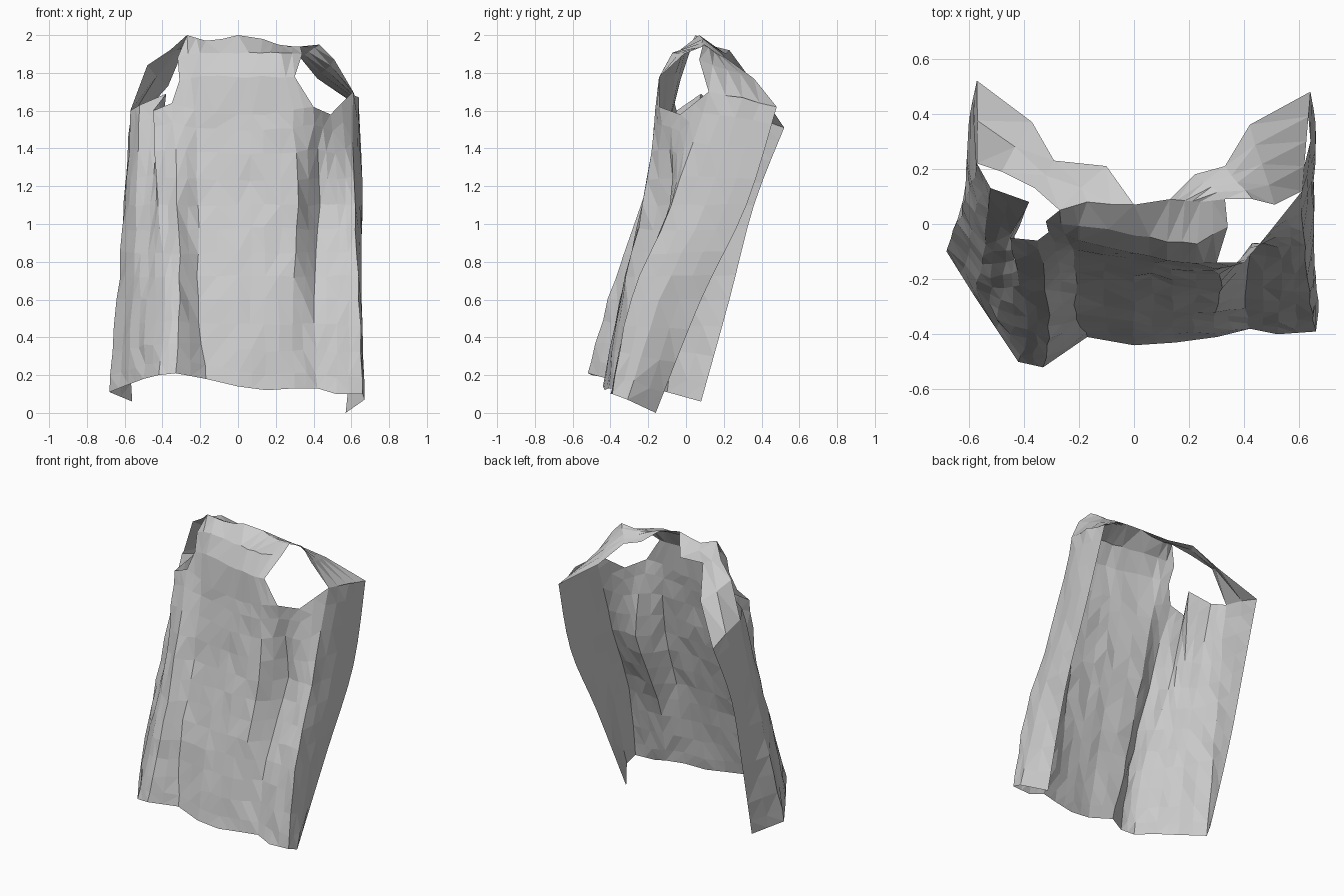
import bpy
import bmesh
import random
from mathutils import Vector

random.seed(4)
default_cube = bpy.data.objects.get("Cube")
if default_cube:
    bpy.data.objects.remove(default_cube, do_unlink=True)


def points(coords, height=None):
    """Turn tuples into vectors; flat tuples take the given height."""
    return [Vector(c if height is None else (*c, height)) for c in coords]


def smooth_step(a, b, c, d, t):
    """Catmull-Rom interpolation between b and c."""
    return 0.5 * (2 * b + (c - a) * t + (2 * a - 5 * b + 4 * c - d) * t**2
                  + (3 * b - a - 3 * c + d) * t**3)


def refine_rows(rows, steps):
    """Add smoothly interpolated rows between the given ones."""
    padded = [rows[0]] + rows + [rows[-1]]
    result = []
    for i in range(len(rows) - 1):
        for k in range(steps):
            result.append([smooth_step(*four, k / steps)
                           for four in zip(*padded[i:i + 4])])
    return result + [rows[-1]]


def refine_columns(row, steps):
    """Add straight in-between points along one row."""
    result = []
    for a, b in zip(row, row[1:]):
        result += [a.lerp(b, k / steps) for k in range(steps)]
    return result + [row[-1]]


def add_sheet(bm, rows, row_steps, column_steps):
    """Loft a sheet of cloth through rows of equal length."""
    grid = [refine_columns(r, column_steps) for r in refine_rows(rows, row_steps)]
    verts = [[bm.verts.new(p) for p in row] for row in grid]
    for low, high in zip(verts, verts[1:]):
        for i in range(len(low) - 1):
            bm.faces.new((low[i], low[i + 1], high[i + 1], high[i]))


# Body: cross-sections running from the right flap round the panel to the left flap
hem = points([(-.56, .08, .06), (-.68, -.1, .11), (-.58, -.26, .15), (-.5, -.38, .18),
              (-.42, -.5, .2), (-.33, -.52, .21), (-.17, -.41, .18), (0, -.44, .14),
              (.15, -.43, .12), (.3, -.41, .13), (.42, -.38, .13), (.52, -.4, .1),
              (.66, -.39, .1), (.67, -.31, .07), (.57, -.16, 0)])
hips = points([(-.59, .23), (-.64, 0), (-.56, -.18), (-.48, -.28), (-.39, -.38),
               (-.31, -.41), (-.21, -.32), (0, -.35), (.14, -.35), (.29, -.34),
               (.4, -.27), (.53, -.28), (.64, -.29), (.65, -.14), (.63, .08)], .6)
waist = points([(-.6, .36), (-.6, .12), (-.54, -.03), (-.46, -.09), (-.42, -.17),
                (-.32, -.24), (-.21, -.18), (0, -.21), (.14, -.23), (.32, -.23),
                (.43, -.07), (.53, -.09), (.62, -.08), (.65, .1), (.66, .32)], 1.1)
chest = points([(-.57, .52, 1.51), (-.57, .22, 1.6), (-.52, .13, 1.63), (-.38, .08, 1.69),
                (-.45, -.05, 1.6), (-.35, -.06, 1.64), (-.23, -.08, 1.6), (0, -.13, 1.58),
                (.14, -.15, 1.58), (.29, -.16, 1.6), (.4, -.14, 1.62), (.49, -.03, 1.58),
                (.61, .12, 1.7), (.64, .3, 1.67), (.64, .48, 1.62)])

# Yoke: the panel between the armholes, rolling back to the neck
shoulder_blades = points([(-.31, -.03, 1.76), (-.2, -.06, 1.78), (0, -.1, 1.78),
                          (.12, -.13, 1.78), (.22, -.14, 1.77), (.3, -.14, 1.78)])
collar = points([(-.32, .01, 1.88), (-.2, -.01, 1.91), (0, -.04, 1.91),
                 (.12, -.06, 1.91), (.23, -.07, 1.9), (.34, -.01, 1.9)])
neck = points([(-.27, .05, 2), (-.17, .08, 1.97), (0, .07, 2),
               (.13, .09, 1.98), (.24, .08, 1.94), (.33, .09, 1.94)])

# Straps: neck edge and armhole edge of each shoulder piece
left_neck_edge = points([(.13, .09, 1.98), (.22, .18, 1.91), (.33, .21, 1.88),
                         (.42, .36, 1.77), (.64, .48, 1.62)])
left_arm_edge = points([(.24, .08, 1.94), (.33, .09, 1.94), (.43, .09, 1.95),
                        (.51, .07, 1.87), (.61, .12, 1.7)])
right_neck_edge = points([(0, .07, 2), (-.1, .21, 1.9), (-.29, .23, 1.92),
                          (-.37, .37, 1.73), (-.57, .52, 1.51)])
right_arm_edge = points([(-.17, .08, 1.97), (-.27, .05, 2), (-.36, .13, 1.92),
                         (-.48, .19, 1.84), (-.57, .22, 1.6)])

bm = bmesh.new()
add_sheet(bm, [hem, hips, waist, chest], 4, 2)
add_sheet(bm, [chest[5:11], shoulder_blades, collar, neck], 1, 2)
for arm_edge, neck_edge, across in ((left_arm_edge, left_neck_edge, 4),
                                    (right_arm_edge, right_neck_edge, 2)):
    add_sheet(bm, [list(pair) for pair in zip(arm_edge, neck_edge)], 1, across)
bmesh.ops.remove_doubles(bm, verts=bm.verts, dist=0.012)

# Crumple the cloth slightly, leaving its open edges crisp
for v in bm.verts:
    if not v.is_boundary:
        v.co += Vector([random.uniform(-1, 1) for _ in range(3)]) * 0.007
bmesh.ops.triangulate(bm, faces=bm.faces, quad_method='SHORT_EDGE')
bmesh.ops.recalc_face_normals(bm, faces=bm.faces)

mesh = bpy.data.meshes.new("vest")
bm.to_mesh(mesh)
bm.free()
vest = bpy.data.objects.new("vest", mesh)
bpy.context.collection.objects.link(vest)

# Plain light grey cloth
cloth = bpy.data.materials.new("light_grey_cloth")
cloth.use_nodes = True
grey = (0.6, 0.6, 0.6, 1)
cloth.diffuse_color = grey
cloth.node_tree.nodes["Principled BSDF"].inputs["Base Color"].default_value = grey
mesh.materials.append(cloth)
